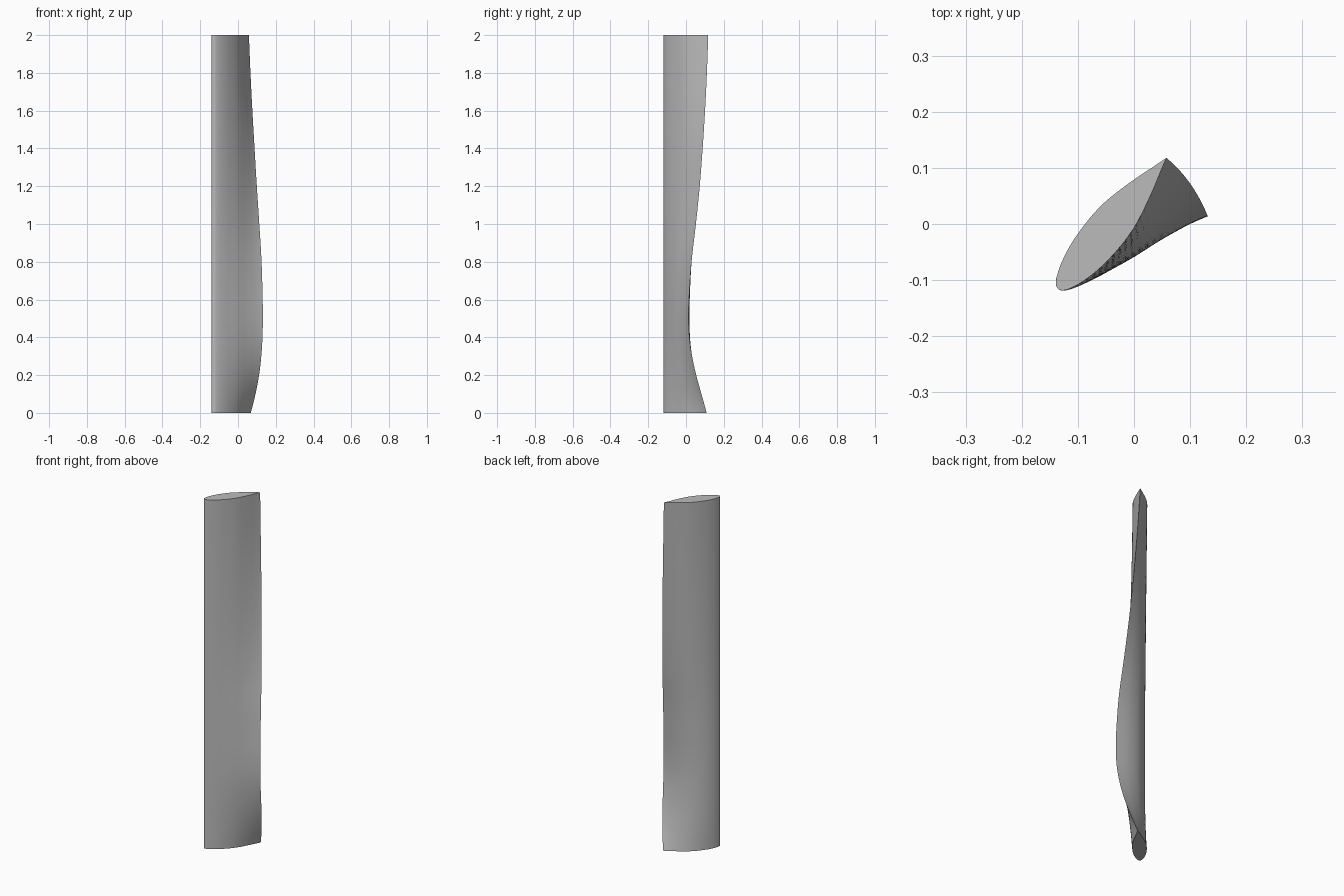
import bpy, bmesh, math
from mathutils import Vector

cube = bpy.data.objects.get("Cube")
if cube:
    bpy.data.objects.remove(cube, do_unlink=True)

CHORD = 0.303
ANGLE = math.radians(50.5)
NOSE = Vector((-0.135, -0.116))
HEIGHT = 2.0
RINGS, STEPS = 80, 28

# (chord fraction, half thickness) and (height, trailing edge deflection)
THICKNESS = [(0, 0), (0.01, 0.0073), (0.04, 0.0145), (0.12, 0.0245), (0.25, 0.0335),
             (0.4, 0.037), (0.5, 0.0365), (0.6, 0.033), (0.78, 0.02), (0.9, 0.009), (1, 0)]
DEFLECTION = [(0, 0.013), (0.1, 0.05), (0.2, 0.082), (0.3, 0.105), (0.4, 0.119),
              (0.5, 0.123), (0.6, 0.121), (0.8, 0.108), (1.0, 0.084), (1.2, 0.061),
              (1.4, 0.042), (1.6, 0.025), (1.8, 0.011), (2.0, 0)]


def smooth_lookup(table, x):
    """Cubic interpolation with averaged slopes at the inner points."""
    def slope(i):
        a, b = table[max(i - 1, 0)], table[min(i + 1, len(table) - 1)]
        return (b[1] - a[1]) / (b[0] - a[0])
    i = 0
    while i < len(table) - 2 and x > table[i + 1][0]:
        i += 1
    (x0, y0), (x1, y1) = table[i], table[i + 1]
    w = x1 - x0
    t = (x - x0) / w
    return (y0 * (1 + 2 * t) * (1 - t) ** 2 + y1 * t * t * (3 - 2 * t)
            + w * (slope(i) * t * (1 - t) ** 2 - slope(i + 1) * t * t * (1 - t)))


def half_thickness(u):
    # Square-root nose keeps the leading edge round
    first = THICKNESS[1]
    if u < first[0]:
        return first[1] * math.sqrt(u / first[0])
    return smooth_lookup(THICKNESS, u)


along = Vector((math.cos(ANGLE), math.sin(ANGLE)))
across = Vector((-along.y, along.x))


def section(z):
    """Closed wing section at height z, its rear bent sideways."""
    d = smooth_lookup(DEFLECTION, z)
    reach = CHORD - 2 / 3 * d * d / CHORD

    def point(u, side):
        tangent = Vector((reach, -2 * d * u)).normalized()
        normal = Vector((-tangent.y, tangent.x))
        p = Vector((reach * u, -d * u * u)) + normal * side * half_thickness(u)
        return NOSE + along * p.x + across * p.y

    us = [(1 - math.cos(math.pi * i / STEPS)) / 2 for i in range(STEPS + 1)]
    return [point(u, -1) for u in us] + [point(u, 1) for u in us[-2:0:-1]]


# Loft the sections into one solid
bm = bmesh.new()
rings = []
for r in range(RINGS + 1):
    z = HEIGHT * r / RINGS
    rings.append([bm.verts.new((p.x, p.y, z)) for p in section(z)])
count = len(rings[0])
for low, high in zip(rings, rings[1:]):
    for i in range(count):
        j = (i + 1) % count
        bm.faces.new((low[i], low[j], high[j], high[i]))
bm.faces.new(rings[0][::-1])
bm.faces.new(rings[-1])
bmesh.ops.recalc_face_normals(bm, faces=bm.faces[:])

mesh = bpy.data.meshes.new("morphing_wing")
bm.to_mesh(mesh)
bm.free()
wing = bpy.data.objects.new("morphing_wing", mesh)
bpy.context.collection.objects.link(wing)

# Plain grey surface
grey = bpy.data.materials.new("plain_grey")
grey.use_nodes = True
colour = (0.5, 0.5, 0.5, 1)
grey.diffuse_color = colour
grey.node_tree.nodes["Principled BSDF"].inputs["Base Color"].default_value = colour
mesh.materials.append(grey)

# Smooth skin with crisp ends and trailing edge
bpy.ops.object.select_all(action="DESELECT")
wing.select_set(True)
bpy.context.view_layer.objects.active = wing
bpy.ops.object.shade_smooth_by_angle(angle=math.radians(35))
